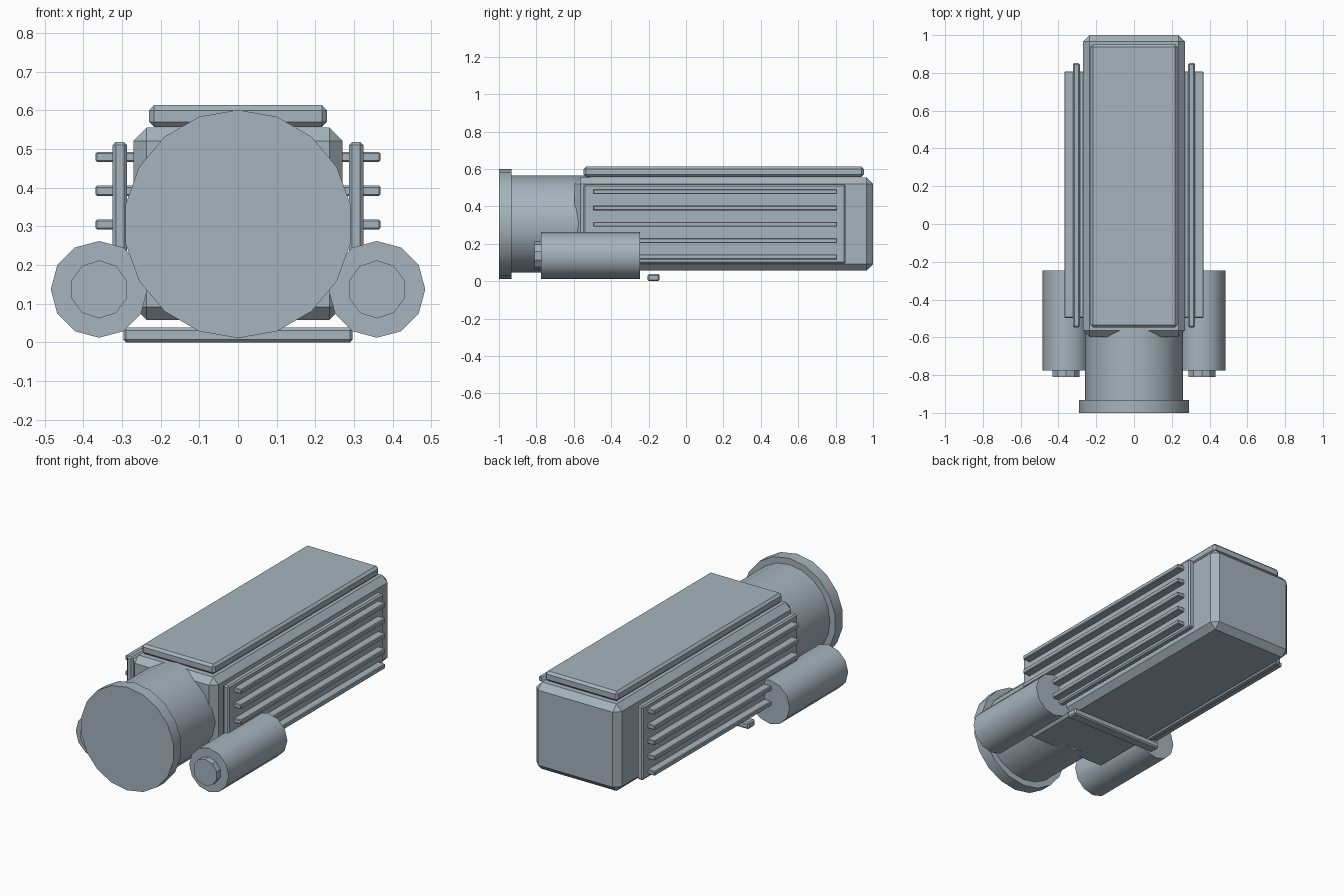
import bpy
from math import pi, radians

if "Cube" in bpy.data.objects:
    bpy.data.objects.remove(bpy.data.objects["Cube"])

# Blue-grey painted metal
paint = bpy.data.materials.new("blue_grey")
paint.diffuse_color = (0.38, 0.455, 0.51, 1)
paint.use_nodes = True
paint.node_tree.nodes["Principled BSDF"].inputs["Base Color"].default_value = paint.diffuse_color


def box(name, x, y, z, bevel):
    """Chamfered box from its (min, max) extents."""
    lo, hi = zip(x, y, z)
    bpy.ops.mesh.primitive_cube_add(size=1, location=[(a + b) / 2 for a, b in zip(lo, hi)])
    o = bpy.context.object
    o.name = name
    o.scale = [b - a for a, b in zip(lo, hi)]
    bpy.ops.object.transform_apply(location=False, rotation=False, scale=True)
    m = o.modifiers.new("chamfer", 'BEVEL')
    m.width = bevel
    m.segments = 1
    o.data.materials.append(paint)
    return o


def tube(name, x, z, r, y, sides):
    """Cylinder along y with one corner pointing straight up."""
    bpy.ops.mesh.primitive_cylinder_add(vertices=sides, radius=r, depth=y[1] - y[0],
                                        location=(x, (y[0] + y[1]) / 2, z),
                                        rotation=(-pi / 2, 0, 0))
    o = bpy.context.object
    o.name = name
    bpy.ops.object.transform_apply(location=False, rotation=True, scale=False)
    bpy.ops.object.shade_smooth_by_angle(angle=radians(35))
    o.data.materials.append(paint)
    return o


# Main housing and top cover
box("housing", (-0.27, 0.27), (-0.597, 1.0), (0.058, 0.555), 0.034)
box("top_cover", (-0.23, 0.23), (-0.547, 0.951), (0.557, 0.613), 0.013)

# Front barrel with end flange
tube("barrel", 0, 0.306, 0.259, (-0.96, -0.51), 20)
tube("barrel_flange", 0, 0.306, 0.295, (-1.0, -0.932), 18)

# Cross bar underneath
box("bottom_bar", (-0.296, 0.296), (-0.205, -0.142), (0.0, 0.038), 0.007)

for s, side in ((-1, "left"), (1, "right")):
    # Side panel with five cooling fins
    box(f"side_panel_{side}", sorted((s * 0.287, s * 0.324)), (-0.547, 0.853), (0.095, 0.518), 0.008)
    for i in range(5):
        zc = 0.13 + i * 0.0873
        box(f"fin_{side}_{i + 1}", sorted((s * 0.25, s * 0.368)), (-0.497, 0.808),
            (zc - 0.013, zc + 0.013), 0.004)
    # Side canister with nozzle
    tube(f"canister_{side}", s * 0.359, 0.137, 0.125, (-0.775, -0.245), 12)
    tube(f"nozzle_{side}", s * 0.359, 0.137, 0.075, (-0.81, -0.74), 10)
